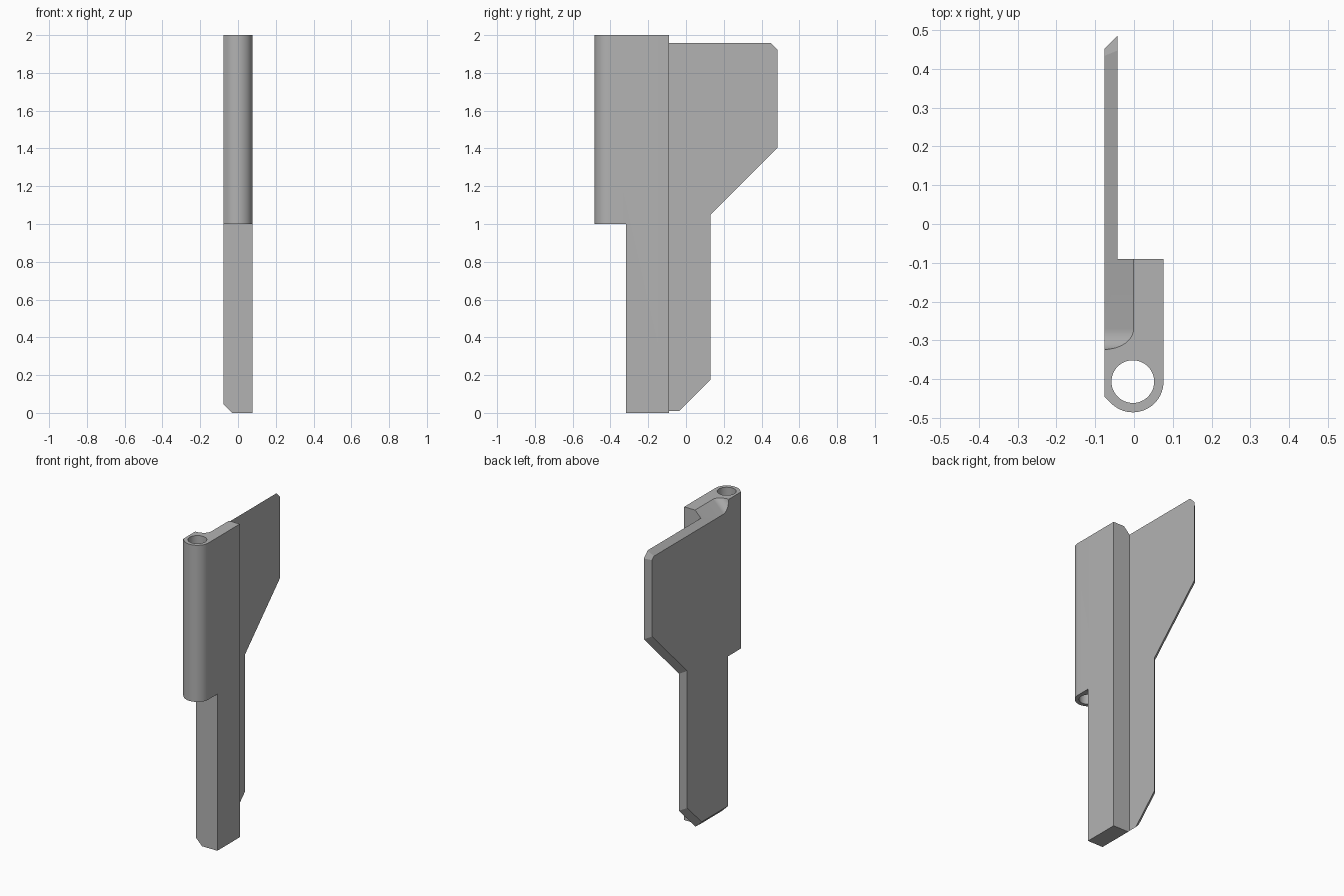
import bpy, bmesh
from math import sin, cos, radians
from mathutils import Vector

cube = bpy.data.objects.get("Cube")
if cube:
    bpy.data.objects.remove(cube, do_unlink=True)

HALF = 0.076      # half thickness of the block
PLATE = -0.042    # inner side of the thin blade
BACK = -0.09      # rear face of the block
PIN_X, PIN_Y, PIN_R, HOLE_R = -0.003, -0.406, 0.079, 0.055

metal = bpy.data.materials.new("plain grey")
metal.use_nodes = True
grey = (0.45, 0.45, 0.45, 1)
metal.diffuse_color = grey
metal.node_tree.nodes["Principled BSDF"].inputs["Base Color"].default_value = grey


def loft(name, start, end):
    """Closed solid between two matching outlines."""
    bm = bmesh.new()
    a = [bm.verts.new(p) for p in start]
    b = [bm.verts.new(p) for p in end]
    bm.faces.new(a)
    bm.faces.new(b)
    for i in range(len(a)):
        j = (i + 1) % len(a)
        bm.faces.new((a[i], a[j], b[j], b[i]))
    bmesh.ops.recalc_face_normals(bm, faces=bm.faces)
    mesh = bpy.data.meshes.new(name)
    bm.to_mesh(mesh)
    bm.free()
    mesh.materials.append(metal)
    obj = bpy.data.objects.new(name, mesh)
    bpy.context.collection.objects.link(obj)
    return obj


def upright(name, outline, z0, z1):
    return loft(name, [(x, y, z0) for x, y in outline], [(x, y, z1) for x, y in outline])


def combine(target, tool, operation):
    mod = target.modifiers.new(operation, "BOOLEAN")
    mod.operation, mod.solver, mod.object = operation, "EXACT", tool
    bpy.context.view_layer.objects.active = target
    bpy.ops.object.modifier_apply(modifier=mod.name)
    bpy.data.objects.remove(tool, do_unlink=True)


def arc(cx, cy, r, start, stop, steps):
    angles = [radians(start + (stop - start) * i / steps) for i in range(steps + 1)]
    return [(cx + r * cos(t), cy + r * sin(t)) for t in angles]


# Block with the rounded knuckle at its front
profile = [(HALF, BACK), (-HALF, BACK), (-HALF, -0.445)]
profile += arc(PIN_X, PIN_Y, PIN_R, 225, 360, 30)
hinge = upright("hinge_leaf", profile, 0, 2)

# Thin blade, its free edges bevelled toward the outer side
inner = [(-0.2, 0), (-0.045, 0), (0.13, 0.175), (0.13, 1.05),
         (0.485, 1.405), (0.485, 1.921), (0.406, 2), (-0.2, 2)]
outer = [(-0.2, 0), (-0.093, 0), (0.096, 0.189), (0.096, 1.064),
         (0.451, 1.419), (0.451, 1.907), (0.358, 2), (-0.2, 2)]
blade = loft("blade", [(PLATE, y, z) for y, z in inner], [(-HALF, y, z) for y, z in outer])
combine(hinge, blade, "UNION")

# Cut away the knuckle below half height
lower = [(-0.2, -0.6), (0.2, -0.6), (0.2, -0.317), (-0.2, -0.317)]
combine(hinge, upright("lower_cut", lower, -0.1, 1), "DIFFERENCE")

# Pin hole
hole = arc(PIN_X, PIN_Y, HOLE_R, 0, 360, 48)[:-1]
combine(hinge, upright("pin_hole", hole, 0.9, 2.1), "DIFFERENCE")

# Bevel along the bottom edge
wedge = [(0.068, -0.1), (-0.232, 0.2), (-0.232, -0.1)]
combine(hinge, loft("bottom_bevel", [(x, -0.6, z) for x, z in wedge],
                    [(x, 0.6, z) for x, z in wedge]), "DIFFERENCE")

# Sloping top recess, ending in a concave curve behind the knuckle
R = 0.053
groove = [(0.6, 0.2), (0.6, 0)] + arc(-0.27, R, R, 270, 180, 14) + [(-0.27 - R, 0.2)]
along, up = Vector((1, 0, 1)).normalized(), Vector((-1, 0, 1)).normalized()
floor = [Vector((-0.001, y, 2)) + up * h for y, h in groove]
combine(hinge, loft("top_recess", [p - along * 0.3 for p in floor],
                    [p + along * 0.3 for p in floor]), "DIFFERENCE")

# Smooth the curves, keep the corners sharp
bpy.ops.object.select_all(action="DESELECT")
hinge.select_set(True)
bpy.context.view_layer.objects.active = hinge
bpy.ops.object.shade_smooth_by_angle(angle=radians(25))
